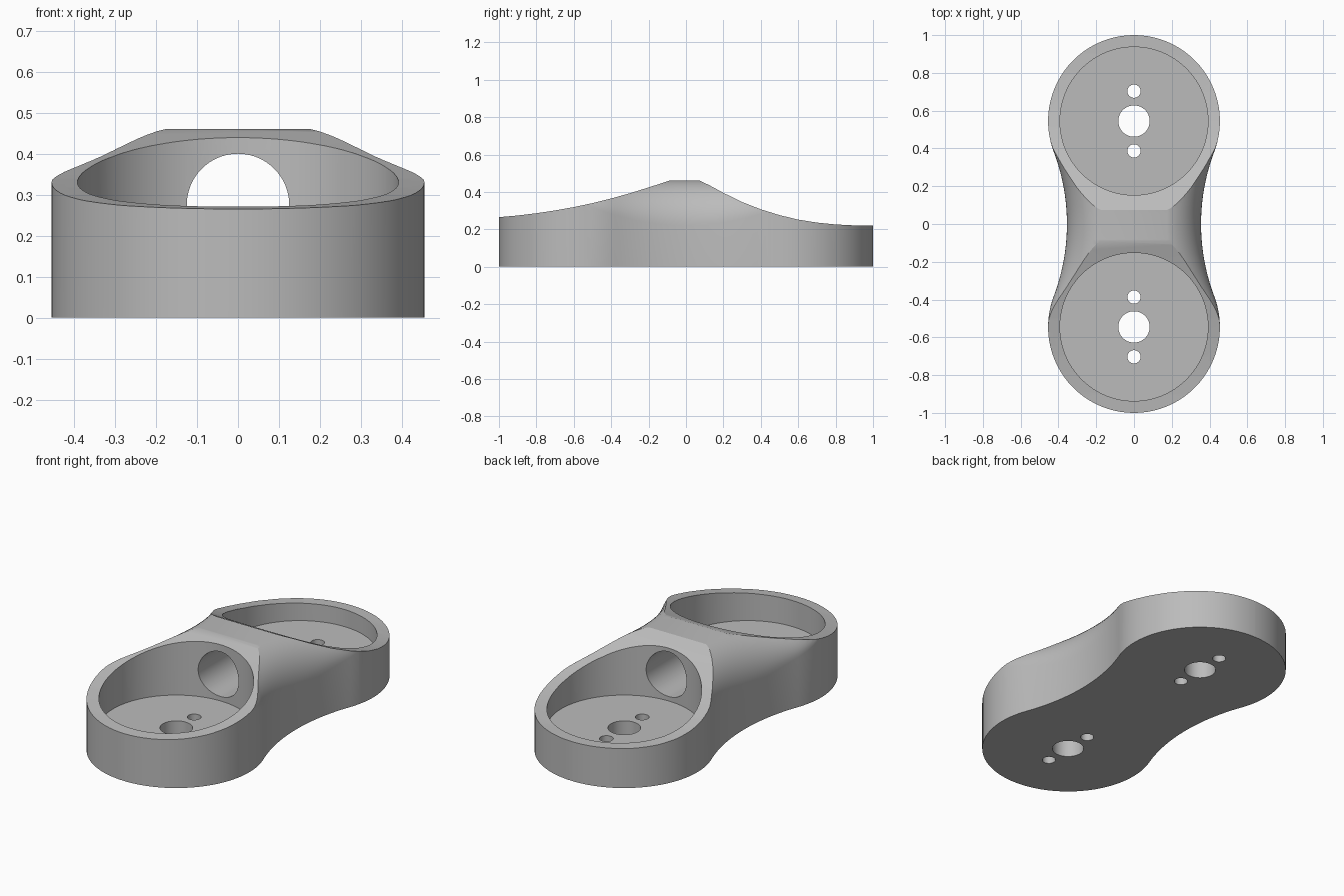
import bpy, bmesh
from math import pi, sin, cos, sqrt, radians
from mathutils import Matrix

old = bpy.data.objects.get("Cube")
if old:
    bpy.data.objects.remove(old)

R, CY, WAIST, TOP = 0.455, 0.545, 0.355, 0.465

grey = bpy.data.materials.new("plain grey")
grey.use_nodes = True
grey.diffuse_color = (0.5, 0.5, 0.5, 1)
grey.node_tree.nodes["Principled BSDF"].inputs["Base Color"].default_value = (0.5, 0.5, 0.5, 1)


def add_object(name, bm):
    bmesh.ops.recalc_face_normals(bm, faces=bm.faces)
    mesh = bpy.data.meshes.new(name)
    bm.to_mesh(mesh)
    bm.free()
    mesh.materials.append(grey)
    obj = bpy.data.objects.new(name, mesh)
    bpy.context.collection.objects.link(obj)
    return obj


def loft(name, rings):
    bm = bmesh.new()
    loops = [[bm.verts.new(p) for p in ring] for ring in rings]
    n = len(loops[0])
    for a, b in zip(loops, loops[1:]):
        for i in range(n):
            bm.faces.new((a[i], a[(i + 1) % n], b[(i + 1) % n], b[i]))
    bm.faces.new(loops[0])
    bm.faces.new(loops[-1])
    return add_object(name, bm)


def cylinder(name, radius, y, z0, z1, along_y=False, sides=96):
    bm = bmesh.new()
    bmesh.ops.create_cone(bm, cap_ends=True, segments=sides, radius1=radius, radius2=radius, depth=z1 - z0)
    turn = Matrix.Rotation(pi / 2, 4, "X") if along_y else Matrix()
    bm.transform(Matrix.Translation((0, y, (z0 + z1) / 2)) @ turn)
    return add_object(name, bm)


def combine(target, tool, operation):
    tool.hide_render = True
    mod = target.modifiers.new("cut", "BOOLEAN")
    mod.operation, mod.solver, mod.object = operation, "EXACT", tool
    bpy.context.view_layer.objects.active = target
    bpy.ops.object.modifier_apply(modifier=mod.name)
    bpy.data.objects.remove(tool)


# Plan outline: two round ends joined by tangent concave arcs
side_r = (CY ** 2 + WAIST ** 2 - R ** 2) / (2 * (R - WAIST))
tangent_y = CY * side_r / (side_r + R)


def half_width(y):
    y = abs(y)
    if y < tangent_y:
        return side_r + WAIST - sqrt(side_r ** 2 - y * y)
    return sqrt(max(R ** 2 - (y - CY) ** 2, 1e-5))


# Cross-section with rounded shoulders that square off towards the ends
def section(y):
    w = half_width(y)
    base = min(0.22 + 0.12 * (y / 0.55) ** 2, 0.45)
    inner = 0.366 * w
    arc = [(inner + (w - inner) * cos(t * pi / 32), base + (TOP - base) * sin(t * pi / 32)) for t in range(17)]
    right = [(w, 0)] + arc
    return [(x, y, z) for x, z in right] + [(-x, y, z) for x, z in reversed(right)]


half = [tangent_y * i / 14 for i in range(14)]
start = math_start = pi - 0.0
cos_t = (tangent_y - CY) / R
steps = 40
half += [CY + R * cos_i for cos_i in
         (cos(pi * (1 - i / steps)) for i in range(steps + 1)) if cos_i > cos_t + 0.01]
half.insert(14, tangent_y)
stations = [-y for y in reversed(half[1:])] + half
body = loft("double_cup_bracket", [section(y) for y in stations])

# Sloping top: a side profile swept across the width
profile = [(-1.1, 0.258), (-1, 0.265), (-0.9, 0.274), (-0.8, 0.286), (-0.7, 0.301), (-0.6, 0.319),
           (-0.5, 0.34), (-0.4, 0.365), (-0.3, 0.393), (-0.2, 0.424), (-0.09, 0.46), (0.075, 0.46),
           (0.13, 0.433), (0.2, 0.395), (0.3, 0.346), (0.4, 0.307), (0.5, 0.276), (0.6, 0.252),
           (0.7, 0.236), (0.8, 0.226), (0.9, 0.221), (1.1, 0.219)]
outline = [(-1.1, -0.1)] + profile + [(1.1, -0.1)]
envelope = loft("top_envelope", [[(x, y, z) for y, z in outline] for x in (-0.6, 0.6)])
combine(body, envelope, "INTERSECT")

# Cups, screw holes and connecting tunnel
for side in (-1, 1):
    combine(body, cylinder("cup_cutter", 0.392, side * CY, 0.125, 0.8), "DIFFERENCE")
    for offset, radius in ((-0.158, 0.035), (0, 0.083), (0.158, 0.035)):
        combine(body, cylinder("hole_cutter", radius, side * CY + offset, -0.2, 0.3, sides=48), "DIFFERENCE")
tunnel = cylinder("tunnel_cutter", 0.125, 0, 0.275 - CY, 0.275 + CY, along_y=True)
combine(body, tunnel, "DIFFERENCE")

# Smooth curved walls, crisp rims
bpy.ops.object.select_all(action="DESELECT")
body.select_set(True)
bpy.context.view_layer.objects.active = body
bpy.ops.object.shade_smooth_by_angle(angle=radians(25))
